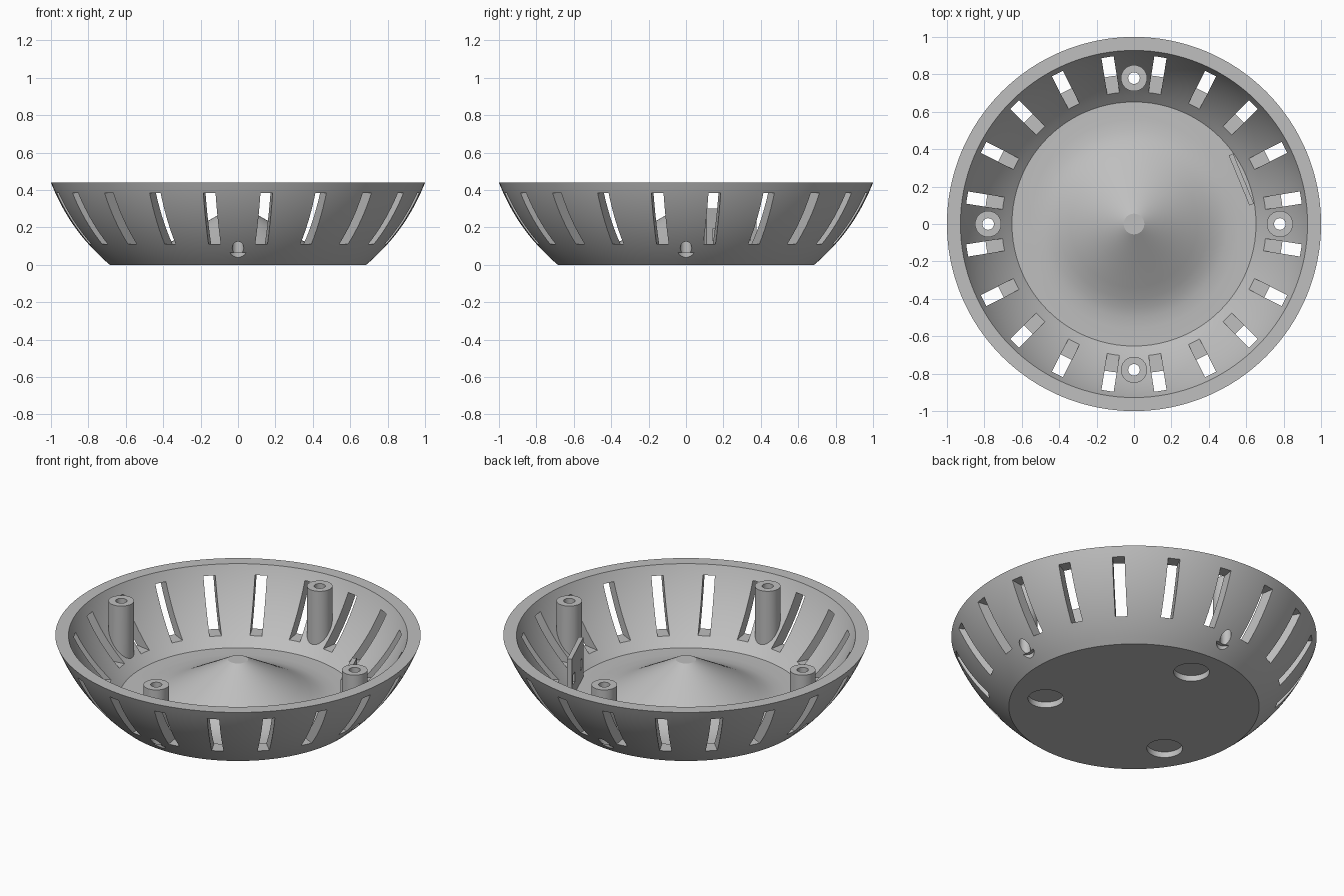
import bpy, bmesh
from math import sin, cos, radians, sqrt, pi
from mathutils import Matrix, Vector

cube = bpy.data.objects.get("Cube")
if cube:
    bpy.data.objects.remove(cube, do_unlink=True)

grey = bpy.data.materials.new("light_grey")
grey.use_nodes = True
colour = (0.52, 0.52, 0.52, 1)
grey.diffuse_color = colour
grey.node_tree.nodes["Principled BSDF"].inputs["Base Color"].default_value = colour

TOP = 0.44          # rim height
CENTRE = 0.823      # height of the centre of both wall spheres
R_OUT, R_IN = 1.071, 1.004
POST_R = 0.78       # distance of the posts from the axis


def finish(name, bm):
    bmesh.ops.recalc_face_normals(bm, faces=bm.faces)
    mesh = bpy.data.meshes.new(name)
    bm.to_mesh(mesh)
    bm.free()
    mesh.materials.append(grey)
    obj = bpy.data.objects.new(name, mesh)
    bpy.context.collection.objects.link(obj)
    return obj


def lathe(name, profile, steps=128):
    """Solid of revolution from a profile that starts and ends on the axis."""
    bm = bmesh.new()
    verts = [bm.verts.new((r, 0, z)) for r, z in profile]
    edges = [bm.edges.new(pair) for pair in zip(verts, verts[1:])]
    bmesh.ops.spin(bm, geom=verts + edges, cent=(0, 0, 0), axis=(0, 0, 1),
                   angle=2 * pi, steps=steps)
    bmesh.ops.remove_doubles(bm, verts=bm.verts, dist=0.0005)
    return finish(name, bm)


def sphere_arc(radius, z0, z1, steps=16):
    heights = [z0 + (z1 - z0) * i / steps for i in range(steps + 1)]
    return [(sqrt(radius ** 2 - (CENTRE - z) ** 2), z) for z in heights]


def add_cylinder(bm, angle, dist, radius, z0, z1, segments=48):
    a = radians(angle)
    place = Matrix.Translation((dist * cos(a), dist * sin(a), (z0 + z1) / 2))
    bmesh.ops.create_cone(bm, cap_ends=True, segments=segments, radius1=radius,
                          radius2=radius, depth=z1 - z0, matrix=place)


def add_box(bm, angle, r0, r1, width, z0, z1, side=0):
    """Box pointing outward at an angle; side shifts it along its width."""
    place = (Matrix.Rotation(radians(angle), 4, 'Z')
             @ Matrix.Translation(((r0 + r1) / 2, side, (z0 + z1) / 2))
             @ Matrix.Diagonal((r1 - r0, width, z1 - z0, 1)))
    bmesh.ops.create_cube(bm, size=1, matrix=place)


def cut(target, cutter):
    mod = target.modifiers.new("cut", 'BOOLEAN')
    mod.operation = 'DIFFERENCE'
    mod.solver = 'EXACT'
    mod.object = cutter
    bpy.context.view_layer.objects.active = target
    bpy.ops.object.modifier_apply(modifier=mod.name)
    bpy.data.objects.remove(cutter, do_unlink=True)


# Outer body of the bowl
bowl = lathe("bowl", [(0, 0)] + sphere_arc(R_OUT, 0, TOP) + [(0, TOP)])

# Cavity with a raised cone in the floor
cone = [(0, 0.295), (0.055, 0.295), (0.2, 0.212), (0.34, 0.132), (0.4, 0.1),
        (0.45, 0.079), (0.5, 0.066), (0.56, 0.061)]
cavity = lathe("cavity", cone + sphere_arc(R_IN, 0.06, 0.5) + [(0, 0.5)])

# Posts and upright plate are left standing in the cavity
bm = bmesh.new()
for angle in range(0, 360, 90):
    add_cylinder(bm, angle, POST_R, 0.07, -0.1, 0.6)
cut(cavity, finish("posts", bm))

bm = bmesh.new()
add_box(bm, 22.5, 0.608, 0.634, 0.29, -0.05, 0.3)
plate = finish("plate", bm)
bm = bmesh.new()
for side in (-0.09, 0.09):
    add_box(bm, 22.5, 0.55, 0.7, 0.04, 0.13, 0.19, side)
cut(plate, finish("plate_holes", bm))
cut(cavity, plate)
cut(bowl, cavity)

# Vent slots around the wall
bm = bmesh.new()
for i in range(20):
    add_box(bm, 9 + 18 * i, 0.68, 1.15, 0.066, 0.11, 0.385)
cut(bowl, finish("slots", bm))

# Screw holes through the posts, with counterbores below
bm = bmesh.new()
for angle in range(0, 360, 90):
    add_cylinder(bm, angle, POST_R, 0.031, -0.1, 0.6, 32)
cut(bowl, finish("screw_holes", bm))
bm = bmesh.new()
for angle in range(0, 360, 90):
    add_cylinder(bm, angle, POST_R, 0.05, -0.1, 0.065)
cut(bowl, finish("counterbores", bm))

# Round foot recesses in the base
bm = bmesh.new()
for angle in (90, 210, 330):
    add_cylinder(bm, angle, 0.49, 0.098, -0.1, 0.035)
cut(bowl, finish("foot_recesses", bm))

bpy.ops.object.select_all(action='DESELECT')
bowl.select_set(True)
bpy.context.view_layer.objects.active = bowl
bpy.ops.object.shade_smooth_by_angle(angle=radians(22))
